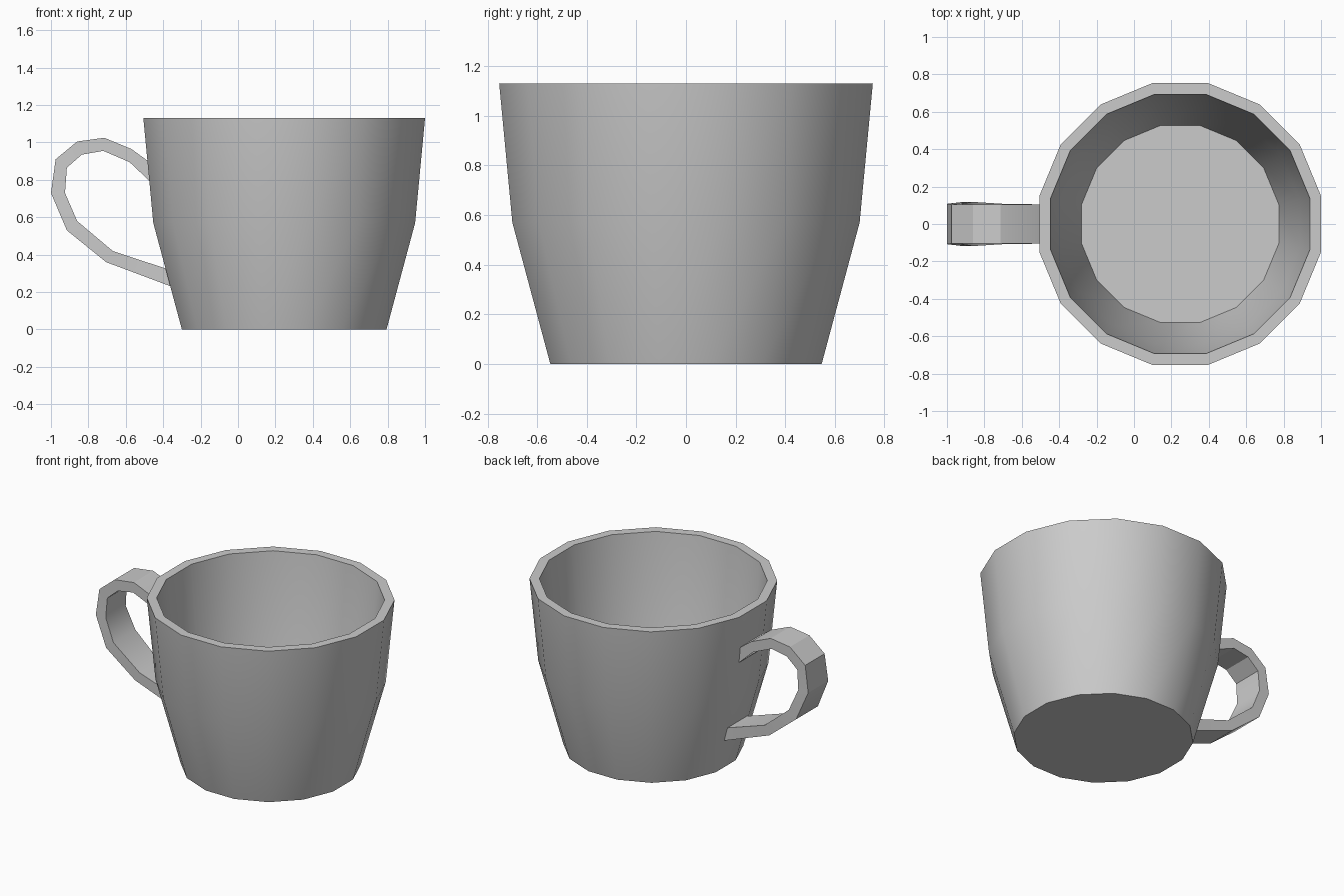
import bpy, bmesh, math

cube = bpy.data.objects.get("Cube")
if cube:
    bpy.data.objects.remove(cube)

SIDES = 16
CENTRE_X = 0.247

grey = bpy.data.materials.new("cup grey")
grey.use_nodes = True
grey.diffuse_color = (0.6, 0.6, 0.6, 1)
grey.node_tree.nodes["Principled BSDF"].inputs["Base Color"].default_value = (0.6, 0.6, 0.6, 1)


def finish(bm, name):
    bmesh.ops.recalc_face_normals(bm, faces=bm.faces)
    mesh = bpy.data.meshes.new(name)
    bm.to_mesh(mesh)
    bm.free()
    mesh.materials.append(grey)
    obj = bpy.data.objects.new(name, mesh)
    bpy.context.collection.objects.link(obj)
    bpy.ops.object.select_all(action='DESELECT')
    obj.select_set(True)
    bpy.context.view_layer.objects.active = obj
    bpy.ops.object.shade_smooth_by_angle(angle=math.radians(30))
    return obj


def loft(bm, rings):
    """Skin matching vertex rings and cap both ends."""
    for a, b in zip(rings, rings[1:]):
        n = len(a)
        for i in range(n):
            j = (i + 1) % n
            bm.faces.new((a[i], a[j], b[j], b[i]))
    bm.faces.new(rings[0])
    bm.faces.new(rings[-1])


# Cup body: (distance to flat side, height), up the outside and down the inside
profile = [(0.547, 0), (0.70, 0.57), (0.753, 1.13),
           (0.693, 1.13), (0.64, 0.575), (0.527, 0.057)]
bm = bmesh.new()
rings = []
for flat, z in profile:
    r = flat / math.cos(math.pi / SIDES)
    angles = [(i + 0.5) * math.tau / SIDES for i in range(SIDES)]
    rings.append([bm.verts.new((CENTRE_X + r * math.cos(a), r * math.sin(a), z))
                  for a in angles])
loft(bm, rings)
finish(bm, "cup_body")

# Handle: (outer x, outer z, inner x, inner z, half width), ends sunk into the wall
sections = [
    (-0.45, 0.878, -0.45, 0.772, 0.105),
    (-0.57, 0.965, -0.58, 0.895, 0.105),
    (-0.715, 1.025, -0.72, 0.955, 0.105),
    (-0.86, 1.005, -0.835, 0.935, 0.105),
    (-0.975, 0.91, -0.915, 0.865, 0.105),
    (-1.0, 0.73, -0.925, 0.73, 0.108),
    (-0.915, 0.53, -0.86, 0.58, 0.118),
    (-0.705, 0.36, -0.67, 0.42, 0.106),
    (-0.36, 0.231, -0.36, 0.317, 0.105),
]
bm = bmesh.new()
rings = [[bm.verts.new(p) for p in ((ox, -w, oz), (ox, w, oz), (ix, w, iz), (ix, -w, iz))]
         for ox, oz, ix, iz, w in sections]
loft(bm, rings)
finish(bm, "handle")
